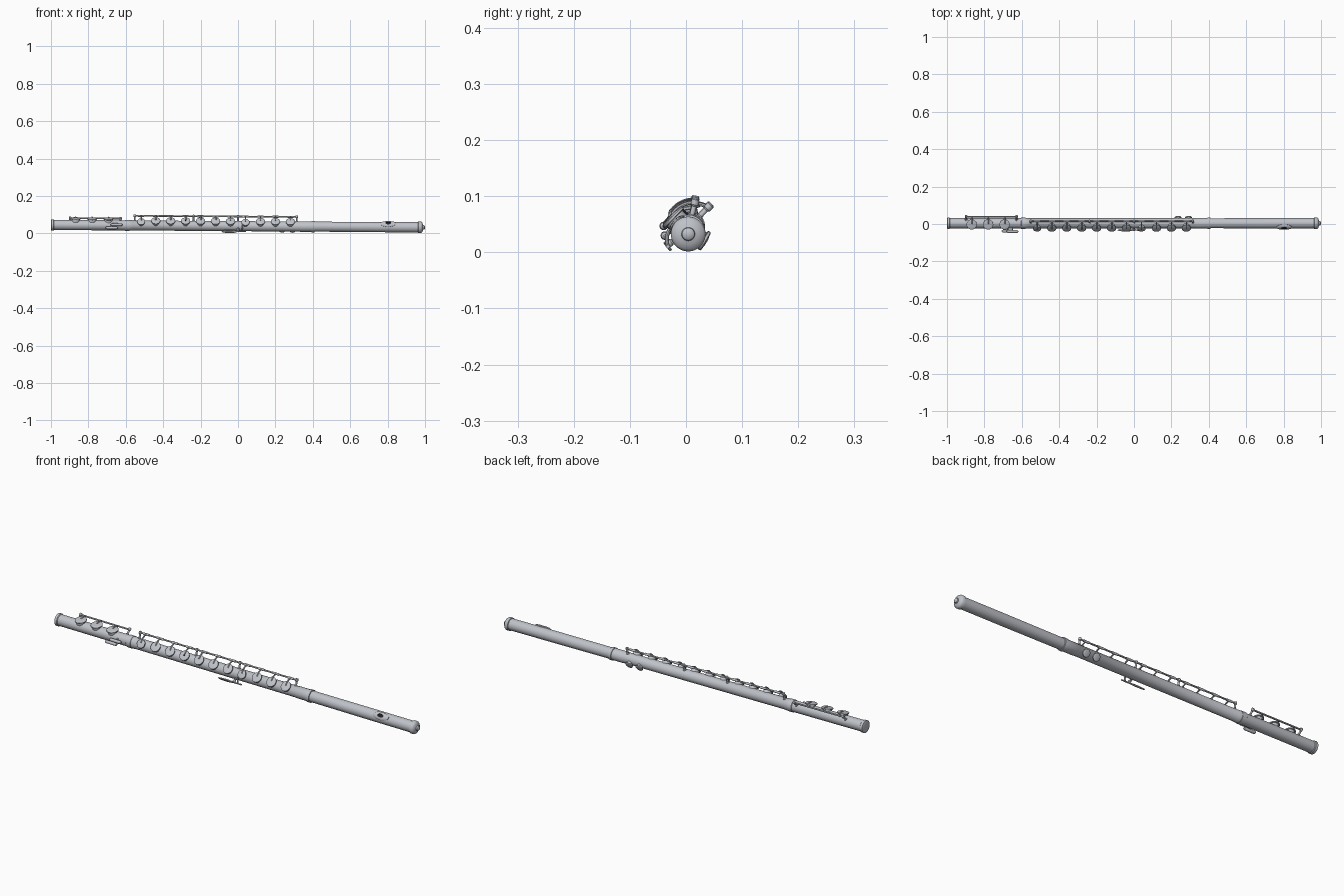
import bpy, bmesh, math
from mathutils import Matrix, Vector

if "Cube" in bpy.data.objects:
    bpy.data.objects.remove(bpy.data.objects["Cube"])

# The flute is built along x around the origin, then tipped slightly and lifted
PLACE = Matrix.Translation((0, 0.004, 0.039)) @ Matrix.Rotation(0.0065, 4, 'Y')


def material(name, rgb):
    m = bpy.data.materials.new(name)
    m.diffuse_color = (*rgb, 1)
    m.use_nodes = True
    m.node_tree.nodes["Principled BSDF"].inputs["Base Color"].default_value = m.diffuse_color
    return m


SILVER = material("silver", (0.52, 0.54, 0.58))
BLACK = material("hole_black", (0.015, 0.015, 0.018))


def polar(x, deg, r):
    a = math.radians(deg)
    return Vector((x, r * math.cos(a), r * math.sin(a)))


def outward(x, deg):
    """Matrix whose z axis points away from the tube at the given angle."""
    d = polar(0, deg, 1)
    ax = Vector((1, 0, 0))
    m = Matrix((ax, d.cross(ax), d)).transposed().to_4x4()
    return Matrix.Translation((x, 0, 0)) @ m


ALONG = Matrix.Rotation(math.pi / 2, 4, 'Y')


def add(name, mesh, mat=SILVER):
    if not mesh.materials:
        mesh.materials.append(mat)
    mesh.transform(PLACE)
    mesh.shade_smooth()
    mesh.set_sharp_from_angle(angle=0.6)
    ob = bpy.data.objects.new(name, mesh)
    bpy.context.collection.objects.link(ob)
    return ob


def lathe(name, profile, matrix=ALONG, seg=24, mat=SILVER, scale=(1, 1, 1)):
    """Turn (height, radius) points round the matrix's z axis, with closed ends."""
    bm = bmesh.new()
    rings = [[bm.verts.new((r * math.cos(k * math.tau / seg) * scale[0],
                            r * math.sin(k * math.tau / seg) * scale[1], h))
              for k in range(seg)] for h, r in profile]
    for a, b in zip(rings, rings[1:]):
        for k in range(seg):
            j = (k + 1) % seg
            bm.faces.new((a[k], a[j], b[j], b[k]))
    bm.faces.new(rings[0][::-1])
    bm.faces.new(rings[-1])
    bm.transform(matrix)
    bmesh.ops.recalc_face_normals(bm, faces=bm.faces)
    mesh = bpy.data.meshes.new(name)
    bm.to_mesh(mesh)
    bm.free()
    return add(name, mesh, mat)


def wire(name, pts, r):
    """Round bar through the given points."""
    cu = bpy.data.curves.new(name + "_path", 'CURVE')
    cu.dimensions = '3D'
    cu.bevel_depth, cu.bevel_resolution, cu.use_fill_caps = r, 2, True
    sp = cu.splines.new('POLY')
    sp.points.add(len(pts) - 1)
    for p, co in zip(sp.points, pts):
        p.co = (*co, 1)
    tmp = bpy.data.objects.new(name + "_path", cu)
    mesh = bpy.data.meshes.new_from_object(tmp)
    bpy.data.objects.remove(tmp)
    bpy.data.curves.remove(cu)
    return add(name, mesh)


def arm(name, x, d0, d1, r0, r1, thick=0.0035):
    wire(name, [polar(x, d0 + (d1 - d0) * t / 8, r0 + (r1 - r0) * t / 8) for t in range(9)], thick)


def key(name, x, deg, r, lift=0.0):
    """Tone hole chimney with a padded cup on top."""
    m = outward(x, deg)
    lathe(name + "_chimney", [(0.018, r * 0.8), (0.034 + lift, r * 0.8)], m)
    lathe(name + "_cup", [(0.034 + lift, r * 0.95), (0.035 + lift, r), (0.039 + lift, r),
                          (0.0405 + lift, r * 0.9), (0.041 + lift, r * 0.6),
                          (0.042 + lift, r * 0.25)], m)


def post(name, x, deg, top):
    lathe(name, [(0.022, 0.008), (0.029, 0.007), (0.031, 0.0045), (top - 0.014, 0.0045),
                 (top - 0.011, 0.007), (top - 0.002, 0.007), (top, 0.005)],
          outward(x, deg), 16)


# Tube sections
lathe("foot_joint", [(-1, 0.026), (-0.998, 0.030), (-0.986, 0.030), (-0.983, 0.027),
                     (-0.605, 0.027), (-0.603, 0.0295), (-0.58, 0.0295), (-0.578, 0.026)], seg=40)
lathe("body_joint", [(-0.59, 0.028), (-0.565, 0.028), (-0.563, 0.0268), (0.33, 0.0268),
                     (0.332, 0.028), (0.40, 0.028)], seg=40)
lathe("body_ring", [(0.392, 0.028), (0.393, 0.0305), (0.408, 0.0305), (0.409, 0.028)], seg=40)
lathe("head_joint", [(0.40, 0.0265), (0.75, 0.0275), (0.97, 0.0275)], seg=40)
lathe("crown", [(0.962, 0.027), (0.964, 0.031), (0.978, 0.031), (0.984, 0.027), (0.988, 0.018),
                (0.990, 0.012), (0.996, 0.011), (0.999, 0.007), (1.0, 0.002)], seg=40)

# Lip plate: oval patch wrapped round the tube, with a dark blow hole
bm = bmesh.new()
seg, rows = 40, []
for t, r in [(0.02, 0.0315), (0.38, 0.0315), (0.38, 0.0345), (0.65, 0.0345), (0.88, 0.0335),
             (1.0, 0.0315), (1.0, 0.0255)]:
    rows.append([bm.verts.new(polar(0.803 + 0.042 * t * math.cos(k * math.tau / seg),
                                    140 + 38 * t * math.sin(k * math.tau / seg), r))
                 for k in range(seg)])
for i, (a, b) in enumerate(zip(rows, rows[1:])):
    for k in range(seg):
        j = (k + 1) % seg
        bm.faces.new((a[k], a[j], b[j], b[k])).material_index = 1 if i < 2 else 0
bm.faces.new(rows[0]).material_index = 1
bmesh.ops.recalc_face_normals(bm, faces=bm.faces)
plate = bpy.data.meshes.new("lip_plate")
bm.to_mesh(plate)
bm.free()
plate.materials.append(SILVER)
plate.materials.append(BLACK)
add("lip_plate", plate)

# Main row of keys, hinge rod, posts and arms
for i in range(11):
    x = -0.518 + 0.08 * i if i == 0 else -0.44 + 0.08 * (i - 1)
    small = i in (0, 7)
    deg = 146 if small else 136
    key(f"main_key_{i}", x, deg, 0.021 if small else 0.0245)
    arm(f"main_key_arm_{i}", x, 77, deg - 4, 0.053, 0.042)
    lathe(f"hinge_sleeve_{i}", [(x - 0.016, 0.0055), (x + 0.016, 0.0055)],
          Matrix.Translation(polar(0, 77, 0.053)) @ ALONG, 12)
lathe("key_pip", [(0.041, 0.004), (0.0435, 0.004)], outward(-0.28, 136), 12, BLACK)
wire("main_hinge_rod", [polar(-0.556, 77, 0.053), polar(0.318, 77, 0.053)], 0.0042)
for i, x in enumerate((-0.552, -0.238, 0.0, 0.314)):
    post(f"main_post_{i}", x, 77, 0.06)

# Foot keys, rod and posts
for i, x in enumerate((-0.868, -0.78, -0.692)):
    key(f"foot_key_{i}", x, 101, 0.0275, -0.002)
    arm(f"foot_key_arm_{i}", x, 46, 95, 0.051, 0.04)
wire("foot_hinge_rod", [polar(-0.902, 46, 0.051), polar(-0.624, 46, 0.051)], 0.0042)
for i, x in enumerate((-0.898, -0.628)):
    post(f"foot_post_{i}", x, 46, 0.059)

# Little finger rollers on the foot joint
for i, (x0, x1, deg) in enumerate(((-0.682, -0.618, 175), (-0.708, -0.642, 198))):
    lathe(f"foot_roller_{i}", [(x0, 0.002), (x0 + 0.003, 0.006), (x0 + 0.008, 0.0075),
                               (x1 - 0.008, 0.0075), (x1 - 0.003, 0.006), (x1, 0.002)],
          Matrix.Translation(polar(0, deg, 0.044)) @ ALONG, 16)
    arm(f"foot_roller_arm_{i}", (x0 + x1) / 2, deg, deg - 12, 0.042, 0.024)

# Side lever under the main row
lathe("side_lever", [(0.044, 0.95), (0.0455, 1), (0.048, 1), (0.049, 0.9)],
      outward(-0.045, 218), 24, scale=(0.042, 0.0095, 1))
wire("side_lever_bar", [polar(-0.03, 218, 0.046), polar(0.042, 218, 0.046)], 0.0035)
arm("side_lever_arm", 0.022, 218, 165, 0.046, 0.03)
post("side_lever_post", 0.0, 214, 0.048)

# Thumb keys at the back
for i, x in enumerate((0.236, 0.292)):
    key(f"thumb_key_{i}", x, -30, 0.0185, -0.004)
